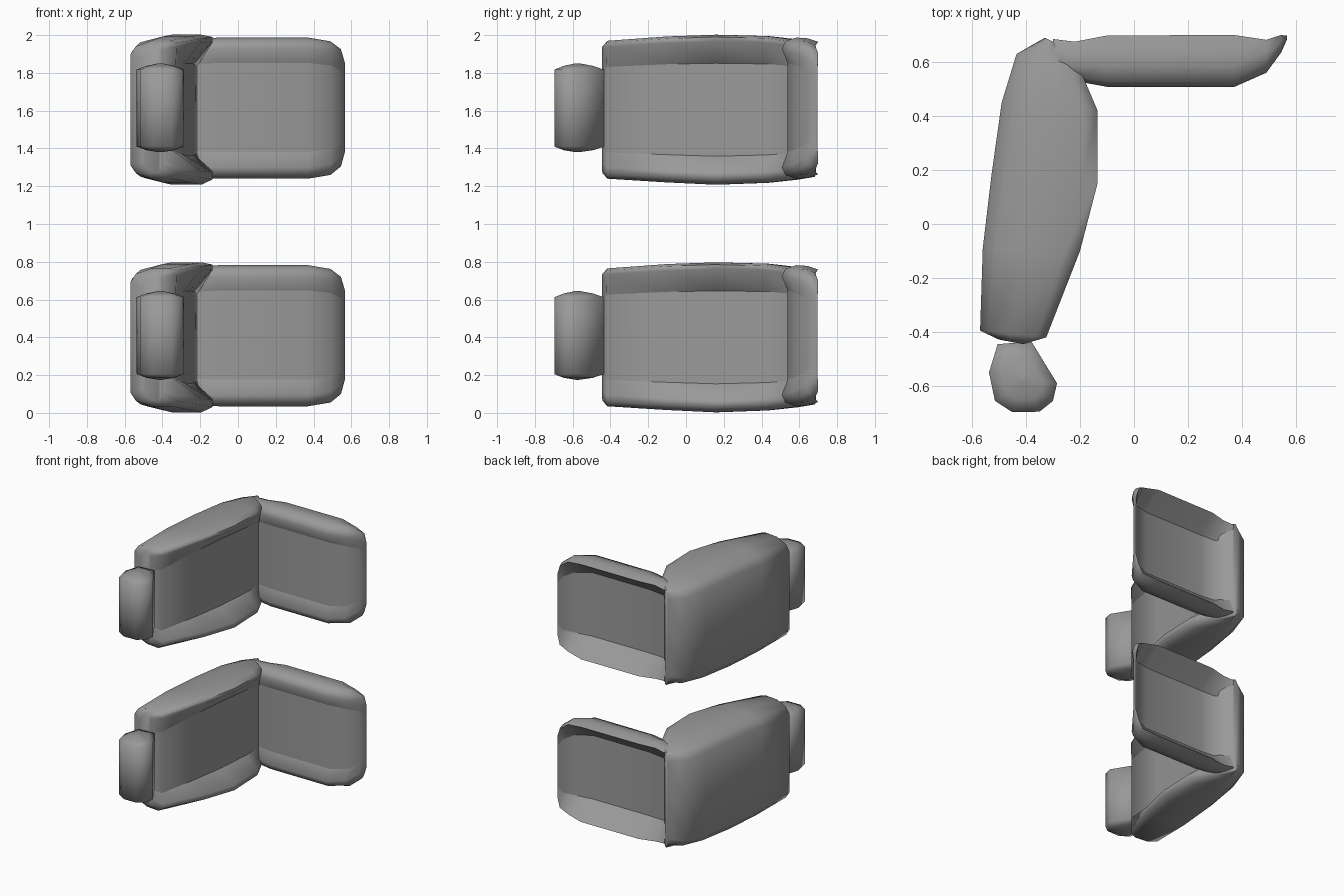
import bpy, bmesh, math

if "Cube" in bpy.data.objects:
    bpy.data.objects.remove(bpy.data.objects["Cube"])

STACK = 1.205  # height between the two identical units

grey = bpy.data.materials.new("dark_grey")
grey.diffuse_color = (0.32, 0.32, 0.32, 1)
grey.use_nodes = True
grey.node_tree.nodes["Principled BSDF"].inputs["Base Color"].default_value = grey.diffuse_color


def loft(name, rings, dz, creases=()):
    """Skin equal-length closed rings, cap both ends, keep chosen columns sharp."""
    bm = bmesh.new()
    vr = [[bm.verts.new((x, y, z + dz)) for x, y, z in r] for r in rings]
    n = len(rings[0])
    for a, b in zip(vr, vr[1:]):
        for i in range(n):
            j = (i + 1) % n
            bm.faces.new((a[i], a[j], b[j], b[i]))
    bm.faces.new(vr[0])
    bm.faces.new(vr[-1])
    bmesh.ops.recalc_face_normals(bm, faces=bm.faces)
    for f in bm.faces:
        f.smooth = True
    for e in bm.edges:
        if len(e.link_faces) == 2 and e.calc_face_angle() > math.radians(75):
            e.smooth = False
    for a, b in zip(vr, vr[1:]):
        for i in creases:
            bm.edges.get((a[i], b[i])).smooth = False
    me = bpy.data.meshes.new(name)
    bm.to_mesh(me)
    bm.free()
    me.materials.append(grey)
    ob = bpy.data.objects.new(name, me)
    bpy.context.collection.objects.link(ob)
    return ob


def side_rings():
    # outer point, inner lip point, lip depth, bottom, top
    stations = [
        ((-0.50, -0.428), (-0.41, -0.445), 0.00, 0.065, 0.735),
        ((-0.57, -0.395), (-0.325, -0.42), 0.005, 0.035, 0.765),
        ((-0.56, -0.09), (-0.20, -0.10), 0.089, 0.015, 0.788),
        ((-0.528, 0.18), (-0.135, 0.15), 0.125, 0.003, 0.797),
        ((-0.49, 0.45), (-0.135, 0.42), 0.095, 0.013, 0.790),
        ((-0.435, 0.63), (-0.19, 0.55), 0.027, 0.03, 0.772),
        ((-0.33, 0.69), (-0.30, 0.675), 0.00, 0.045, 0.757),
    ]
    # distance across (0 outer, 1 inner lip, None recessed panel), height fraction
    section = [(0, 0.10), (0, 0.5), (0, 0.90), (0.12, 0.96), (0.45, 1.0), (0.85, 1.0),
               (1, 0.985), (1, 0.955), (None, 0.81), (None, 0.19), (1, 0.08), (1, 0.035),
               (0.85, 0.0), (0.45, 0.0), (0.12, 0.04)]
    rings = []
    for o, i, d, z0, z1 in stations:
        w = math.hypot(i[0] - o[0], i[1] - o[1])
        ring = []
        for t, f in section:
            t = 1 - d / w if t is None else t
            ring.append((o[0] + t * (i[0] - o[0]), o[1] + t * (i[1] - o[1]),
                         z0 + f * (z1 - z0)))
        rings.append(ring)
    return rings


def back_rings():
    # x, front lip y, front panel y, back panel y, back lip y, bottom, top
    stations = [
        (-0.30, 0.56, 0.575, 0.655, 0.685, 0.05, 0.765),
        (-0.22, 0.53, 0.55, 0.575, 0.675, 0.04, 0.775),
        (-0.10, 0.508, 0.538, 0.565, 0.698, 0.035, 0.782),
        (0.37, 0.507, 0.538, 0.565, 0.70, 0.035, 0.782),
        (0.49, 0.56, 0.58, 0.608, 0.682, 0.055, 0.762),
        (0.545, 0.635, 0.642, 0.668, 0.70, 0.10, 0.72),
        (0.567, 0.685, 0.685, 0.695, 0.697, 0.18, 0.645),
    ]
    rings = []
    for x, yf, pf, pb, yb, z0, z1 in stations:
        h, w = z1 - z0, yb - yf
        a, b = z0 + 0.19 * h, z0 + 0.82 * h  # recess limits
        rings.append([(x, y, z) for y, z in [
            (pf, a), (pf, b), (yf, z1 - 0.08 * h), (yf + 0.1 * w, z1 - 0.025 * h),
            (yf + 0.4 * w, z1), (yb - 0.3 * w, z1 - 0.005 * h), (yb, z1 - 0.03 * h),
            (pb, b), (pb, a), (yb, z0 + 0.03 * h), (yb - 0.3 * w, z0 + 0.005 * h),
            (yf + 0.4 * w, z0), (yf + 0.1 * w, z0 + 0.025 * h), (yf, z0 + 0.08 * h)]])
    return rings


def post_rings():
    plan = [(-0.505, -0.445), (-0.537, -0.55), (-0.515, -0.655), (-0.45, -0.697),
            (-0.35, -0.695), (-0.30, -0.655), (-0.285, -0.59), (-0.38, -0.435)]
    c = (-0.41, -0.575)
    rings = []
    for z, s in [(0.175, 0.06), (0.186, 0.6), (0.205, 1.0), (0.41, 1.0), (0.612, 1.0),
                 (0.632, 0.6), (0.646, 0.06)]:
        rings.append([(c[0] + s * (x - c[0]), c[1] + s * (y - c[1]), z) for x, y in plan])
    return rings


# Two stacked units: long side pad, rear pad and small front post
for label, dz in (("lower", 0.0), ("upper", STACK)):
    loft(label + "_side_pad", side_rings(), dz, creases=(8, 9))
    loft(label + "_rear_pad", back_rings(), dz, creases=(0, 1, 6, 7, 8, 9))
    loft(label + "_front_post", post_rings(), dz)
